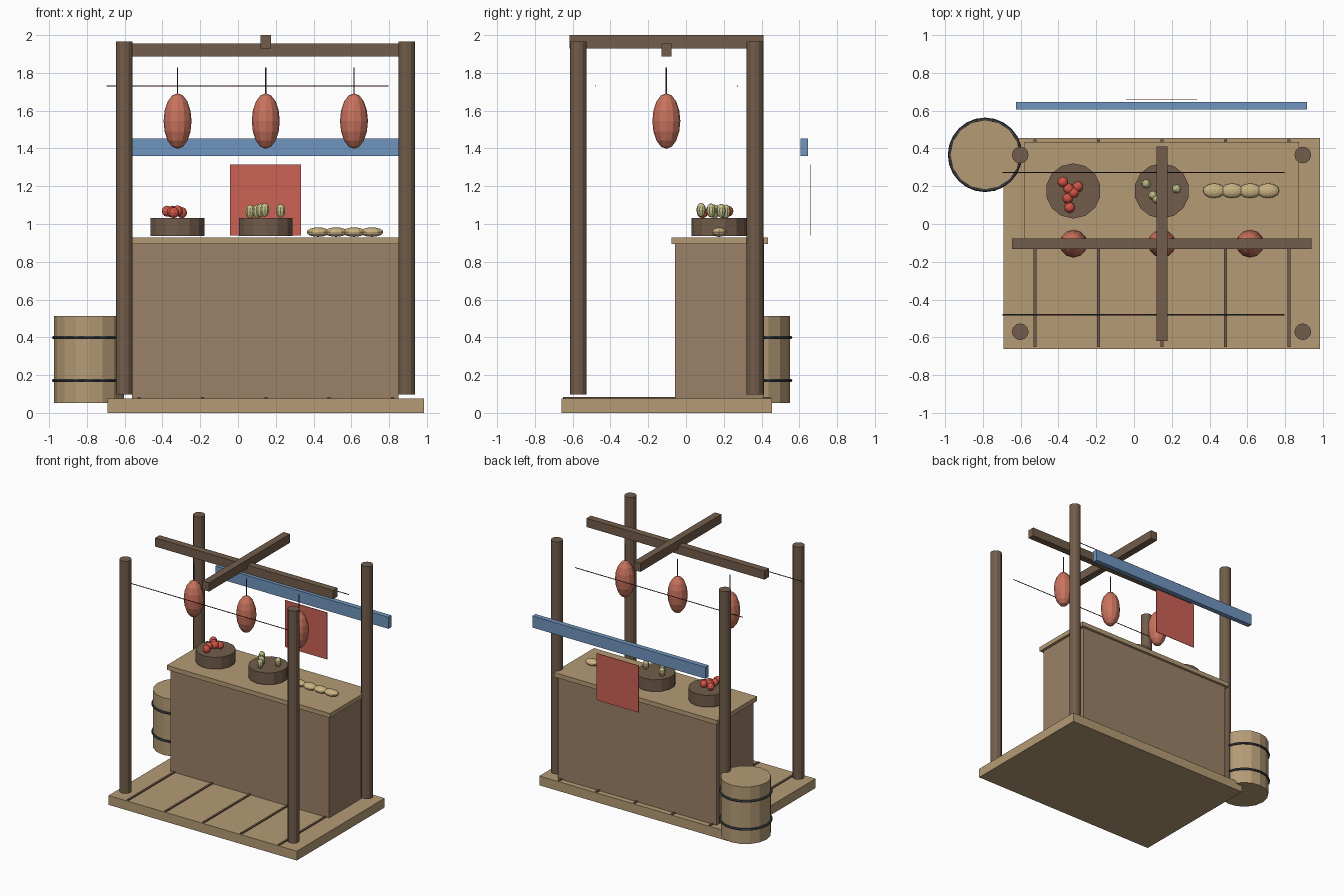
import bpy
import math
from math import pi

if "Cube" in bpy.data.objects:
    bpy.data.objects.remove(bpy.data.objects["Cube"])


def material(name, rgb):
    m = bpy.data.materials.new(name)
    m.diffuse_color = (*rgb, 1)
    m.use_nodes = True
    m.node_tree.nodes["Principled BSDF"].inputs["Base Color"].default_value = m.diffuse_color
    return m


PALE = material("pale_wood", (0.46, 0.33, 0.18))
BROWN = material("brown_wood", (0.33, 0.22, 0.14))
DARK = material("dark_wood", (0.17, 0.11, 0.07))
IRON = material("iron", (0.05, 0.055, 0.065))
MEAT = material("meat", (0.58, 0.17, 0.11))
BLUE = material("blue_cloth", (0.16, 0.30, 0.52))
RED = material("red_cloth", (0.60, 0.12, 0.09))
BERRY = material("red_fruit", (0.65, 0.09, 0.06))
GREEN = material("green_fruit", (0.55, 0.53, 0.25))
BREAD = material("bread", (0.60, 0.45, 0.22))
CORD = material("red_cord", (0.20, 0.03, 0.03))


def finish(name, mat):
    ob = bpy.context.object
    ob.name = name
    ob.data.materials.append(mat)
    return ob


def box(name, x, y, z, mat):
    """Box from (min, max) ranges."""
    bpy.ops.mesh.primitive_cube_add(size=1, location=[(r[0] + r[1]) / 2 for r in (x, y, z)])
    bpy.context.object.scale = [r[1] - r[0] for r in (x, y, z)]
    return finish(name, mat)


def drum(name, x, y, z, r, sides, mat):
    """Upright cylinder over the z range."""
    bpy.ops.mesh.primitive_cylinder_add(vertices=sides, radius=r, depth=z[1] - z[0],
                                        location=(x, y, (z[0] + z[1]) / 2))
    return finish(name, mat)


def egg(name, loc, scale, mat, segs=12, rings=8):
    bpy.ops.mesh.primitive_uv_sphere_add(segments=segs, ring_count=rings, radius=1, location=loc)
    bpy.context.object.scale = scale
    return finish(name, mat)


CX = 0.147  # stall centre line

# Platform with plank seams
box("platform", (-0.69, 0.985), (-0.66, 0.456), (0, 0.075), PALE)
for i in range(-2, 3):
    x = CX + i * 0.336
    box("plank_seam", (x - 0.008, x + 0.008), (-0.65, 0.448), (0.068, 0.083), DARK)

# Counter
box("counter_body", (-0.56, 0.85), (-0.058, 0.413), (0.075, 0.893), BROWN)
box("counter_top", (-0.579, 0.873), (-0.078, 0.433), (0.893, 0.929), PALE)

# Posts and roof beams
for x in (-0.602, 0.893):
    for y in (-0.57, 0.365):
        drum("post", x, y, (0.098, 1.966), 0.044, 12, DARK)
box("long_beam", (-0.645, 0.938), (-0.131, -0.076), (1.886, 1.956), DARK)
box("cross_beam", (CX - 0.029, CX + 0.029), (-0.618, 0.411), (1.93, 2.0), DARK)

# Hanging lines, two-tone in eight lengths
for y in (-0.48, 0.273):
    for i in range(8):
        bpy.ops.mesh.primitive_cylinder_add(vertices=6, radius=0.003, depth=0.1865,
                                            location=(-0.696 + 0.1865 * (i + 0.5), y, 1.731),
                                            rotation=(0, pi / 2, 0))
        finish("hanging_line", CORD if i % 2 else IRON)

# Hams on hooks
for i in (-1, 0, 1):
    x = CX + i * 0.467
    egg("ham", (x, -0.104, 1.545), (0.074, 0.074, 0.147), MEAT)
    drum("ham_hook", x, -0.104, (1.67, 1.828), 0.004, 6, IRON)

# Rear awning edge and hanging cloth
box("awning_strip", (-0.625, 0.914), (0.606, 0.646), (1.36, 1.453), BLUE)
box("hanging_cloth", (-0.042, 0.333), (0.658, 0.662), (0.938, 1.315), RED)

# Barrel with two hoops
drum("barrel", -0.788, 0.366, (0.053, 0.512), 0.185, 16, PALE)
for z in (0.172, 0.398):
    bpy.ops.mesh.primitive_torus_add(major_radius=0.188, minor_radius=0.009, major_segments=24,
                                     minor_segments=6, location=(-0.788, 0.366, z))
    finish("barrel_hoop", IRON)

# Baskets of produce
for x in (-0.321, CX):
    drum("basket", x, 0.175, (0.937, 1.032), 0.146, 14, DARK)
for x, y, z in [(-0.376, 0.222, 1.068), (-0.297, 0.197, 1.06), (-0.345, 0.186, 1.068),
                (-0.32, 0.165, 1.07), (-0.35, 0.136, 1.063), (-0.34, 0.087, 1.06)]:
    egg("red_fruit", (x, y, z), (0.029, 0.029, 0.029), BERRY, 10, 6)
for x, y, z in [(0.064, 0.212, 1.066), (0.226, 0.186, 1.07), (0.1, 0.152, 1.066),
                (0.12, 0.132, 1.072), (0.142, 0.08, 1.075)]:
    egg("green_fruit", (x, y, z), (0.025, 0.025, 0.037), GREEN, 10, 6)

# Row of loaves
for i in range(4):
    egg("loaf", (0.424 + i * 0.095, 0.176, 0.957), (0.06, 0.039, 0.025), BREAD)
